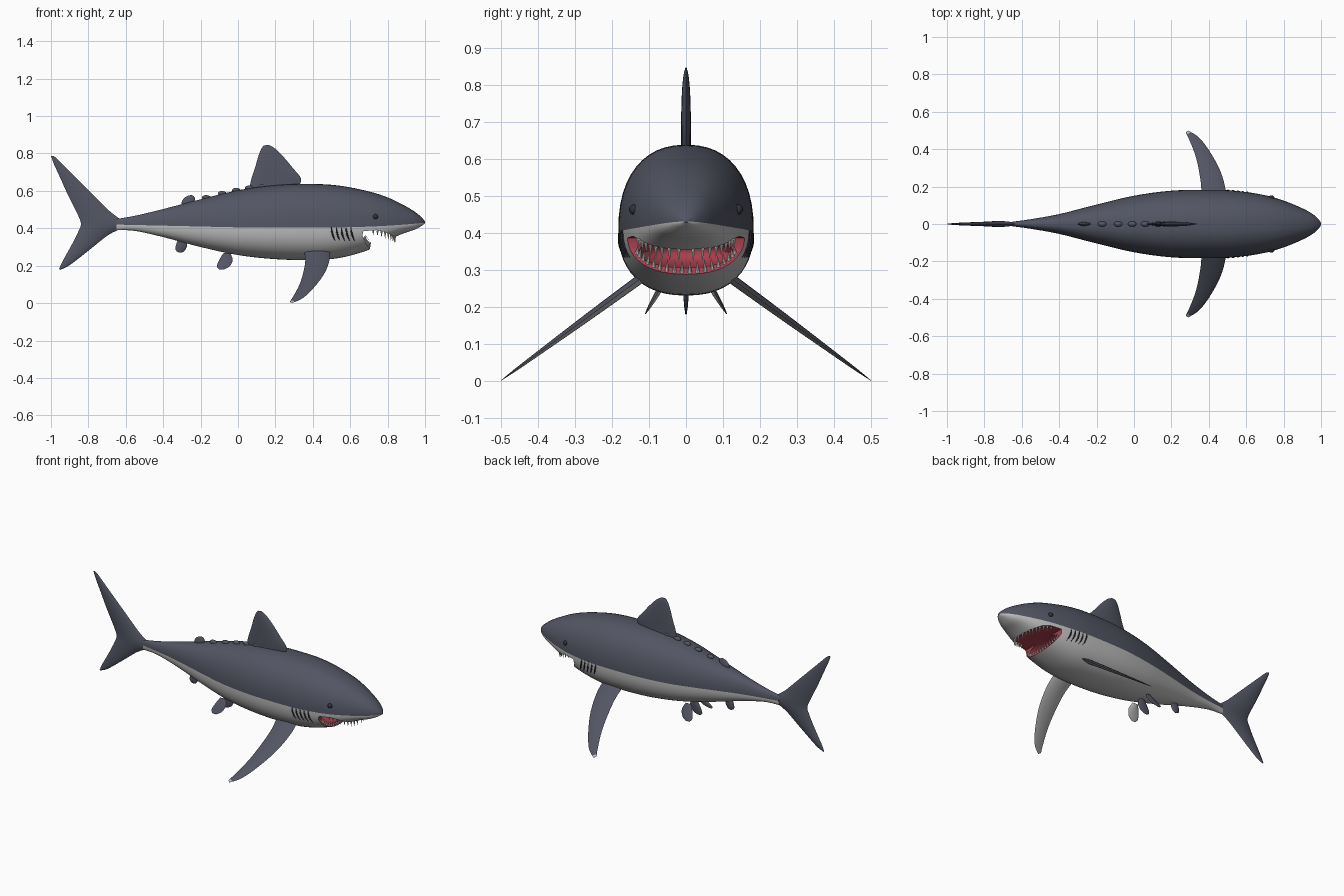
import bpy, bmesh, math
from mathutils import Vector, Matrix

if "Cube" in bpy.data.objects:
    bpy.data.objects.remove(bpy.data.objects["Cube"])

def material(name, *rgb):
    m = bpy.data.materials.new(name)
    m.use_nodes = True
    m.diffuse_color = (*rgb, 1)
    shader = next(n for n in m.node_tree.nodes if n.type == 'BSDF_PRINCIPLED')
    shader.inputs["Base Color"].default_value = (*rgb, 1)
    return m

slate = material("slate grey", .085, .092, .125)
pale = material("belly white", .5, .5, .5)
red = material("mouth red", .4, .05, .075)
ivory = material("tooth ivory", .75, .75, .72)
dark = material("dark grey", .03, .032, .042)
parts = []

def make(name, bm, mats, rule=None):
    bmesh.ops.recalc_face_normals(bm, faces=bm.faces)
    bm.normal_update()
    for f in bm.faces:
        f.smooth = True
        if rule:
            f.material_index = rule(f)
    mesh = bpy.data.meshes.new(name)
    bm.to_mesh(mesh)
    bm.free()
    for m in mats:
        mesh.materials.append(m)
    ob = bpy.data.objects.new(name, mesh)
    bpy.context.collection.objects.link(ob)
    parts.append(ob)
    return ob

def spline(rows, steps):
    """Smooth curve through rows of numbers."""
    pts = [Vector(r) for r in rows]
    out = []
    for i in range(len(pts) - 1):
        p, q = pts[i], pts[i + 1]
        a = (q - pts[i - 1]) / 2 if i else q - p
        b = (pts[i + 2] - p) / 2 if i + 2 < len(pts) else q - p
        for k in range(steps):
            t = k / steps
            out.append(p * (2*t**3 - 3*t*t + 1) + a * (t**3 - 2*t*t + t)
                       + q * (3*t*t - 2*t**3) + b * (t**3 - t*t))
    return out + [pts[-1]]

def loft(bm, rings):
    """Skin closed rings of points and cap both ends."""
    vs = [[bm.verts.new(p) for p in ring] for ring in rings]
    n = len(vs[0])
    for a, b in zip(vs, vs[1:]):
        for j in range(n):
            bm.faces.new((a[j], a[(j + 1) % n], b[(j + 1) % n], b[j]))
    bm.faces.new(vs[0])
    bm.faces.new(vs[-1])

def ball(bm, place, size):
    bmesh.ops.create_uvsphere(bm, u_segments=24, v_segments=12, radius=1,
                              matrix=Matrix.Translation(place) @ Matrix.Diagonal((*size, 1)))

# Body sections: x, top, bottom, half width
sections = spline([
    (-.65, .45, .39, .012), (-.55, .467, .386, .026), (-.4, .503, .353, .053),
    (-.2, .555, .3, .104), (0, .603, .257, .151), (.2, .631, .235, .178),
    (.4, .637, .23, .183), (.55, .627, .243, .177), (.7, .597, .285, .154),
    (.8, .565, .335, .125), (.88, .527, .371, .093), (.94, .492, .391, .063),
    (.98, .46, .412, .033), (1, .436, .427, .006)], 6)
POWER = 2.3

def side_line(x):
    return .405 + .025 * max(0, 2*x - 1)**2 + .023 * max(0, -x)

def body_at(x):
    for a, b in zip(sections, sections[1:]):
        if a[0] <= x <= b[0]:
            return a.lerp(b, (x - a[0]) / (b[0] - a[0]))

def bulge(u):
    return (1 - min(1, abs(u))**POWER)**(1 / POWER)

def flank_y(x, z):
    _, top, low, w = body_at(x)
    mid = side_line(x)
    return w * bulge((z - mid) / ((top if z > mid else low) - mid))

def body_ring(row, n=48):
    x, top, low, w = row
    mid = side_line(x)
    ring = []
    for j in range(n):
        c, s = math.cos(math.tau * j / n), math.sin(math.tau * j / n)
        rise = abs(s)**(2 / POWER) if j % (n // 2) else 0
        ring.append((x, math.copysign(abs(c)**(2 / POWER), c) * w,
                     mid + rise * ((top if s > 0 else low) - mid)))
    return ring

def countershade(f):
    centre = f.calc_center_median()
    return int(centre.z < side_line(centre.x))

bm = bmesh.new()
loft(bm, [body_ring(r) for r in sections])
skins = [slate, pale, red]
body = make("body", bm, skins, countershade)

# Mouth: a notch across the jaw, then a rounded throat
notch = [(.67, .385), (.665, .36), (.685, .32), (.715, .27), (.72, .2),
         (.87, .2), (.84, .355), (.78, .382), (.74, .39)]
jaw, throat = bmesh.new(), bmesh.new()
loft(jaw, [[(x, y, z) for x, z in notch] for y in (-.3, .3)])
ball(throat, (.68, 0, .347), (.11, .13, .043))
bpy.context.view_layer.objects.active = body
for name, bm in (("jaw_cutter", jaw), ("throat_cutter", throat)):
    cutter = make(name, bm, skins, lambda f: 2)
    mod = body.modifiers.new(name, 'BOOLEAN')
    mod.operation, mod.solver, mod.object = 'DIFFERENCE', 'EXACT', cutter
    bpy.ops.object.modifier_apply(modifier=name)
    parts.remove(cutter)
    bpy.data.objects.remove(cutter)

# Fins: rows of leading point, trailing point and half thickness
def fin(name, rows, place, normal=(0, 1, 0), mats=(slate,), rule=None, k=10):
    bm = bmesh.new()
    rings = []
    for a, b, c, d, t in spline(rows, 4):
        lead, trail = Vector(place(a, b)), Vector(place(c, d))
        ring = []
        for i in range(2 * k):
            u = i / k if i <= k else 2 - i / k
            off = t * max(0, math.sin(math.pi * u))**.7 * (1 if i < k else -1)
            ring.append(lead.lerp(trail, u) + Vector(normal).normalized() * off)
        rings.append(ring)
    loft(bm, rings)
    make(name, bm, mats, rule)

def upright(x, z):
    return (x, 0, z)

fin("dorsal_fin", [(.32, .61, .06, .61, .013), (.337, .665, .073, .67, .013),
                   (.295, .72, .09, .72, .013), (.245, .78, .107, .78, .011),
                   (.2, .825, .123, .822, .007), (.165, .846, .137, .843, .002)], upright)
fin("tail_fin", [(-.95, .178, -.957, .182, .002), (-.9, .203, -.94, .22, .006),
                 (-.8, .28, -.89, .31, .01), (-.7, .36, -.855, .38, .013),
                 (-.61, .42, -.84, .425, .016), (-.69, .495, -.86, .48, .013),
                 (-.8, .605, -.91, .58, .01), (-.9, .705, -.955, .68, .007),
                 (-.965, .77, -.985, .745, .004), (-.988, .788, -1, .787, .002)], upright)
fin("second_dorsal_fin", [(-.24, .525, -.29, .515, .01), (-.23, .553, -.302, .535, .01),
                          (-.235, .57, -.29, .56, .006), (-.25, .578, -.268, .574, .002)], upright)
fin("anal_fin", [(-.28, .345, -.32, .345, .009), (-.272, .31, -.334, .3, .009),
                 (-.285, .28, -.33, .28, .006), (-.3, .27, -.315, .27, .002)], upright)
pelvic = [(-.04, .06, -.08, .06, .007), (-.028, .08, -.1, .08, .007),
          (-.045, .1, -.113, .1, .004), (-.075, .11, -.1, .11, .001)]
pectoral = [(.49, .1, .35, .1, .013), (.49, .18, .36, .18, .012), (.463, .28, .35, .27, .01),
            (.41, .38, .33, .36, .007), (.35, .46, .3, .44, .004), (.29, .5, .277, .49, .001)]
fin("ventral_fin", pelvic, lambda x, s: (x, 0, .265 - 1.7 * (s - .06)))

def two_tone(f):
    return int(f.normal.z < 0 or abs(f.calc_center_median().y) > .487)

for side, label in ((1, "left_"), (-1, "right_")):
    for name, rows, root, top, slope in (("pectoral_fin", pectoral, .13, .27, .73),
                                         ("pelvic_fin", pelvic, .06, .265, 1.7)):
        fin(label + name, rows, lambda x, y: (x, side * y, top - slope * (y - root)),
            (0, side * slope, 1), (slate, pale), two_tone)

    # Eye, and gill slits hugging the flank
    eye, gills = bmesh.new(), bmesh.new()
    ball(eye, (.735, side * (flank_y(.735, .462) - .002), .462), [.014] * 3)
    make(label + "eye", eye, [dark])
    for g in range(5):
        rings = []
        for i in range(9):
            t = i / 8
            x, z = .5 + .026 * g + .02 * t * t, .407 - .075 * t
            centre = Vector((x, side * flank_y(x, z), z))
            r = .001 + .004 * math.sin(math.pi * t)
            rings.append([centre + Vector((r * math.cos(a), r * math.sin(a), 0))
                          for a in (math.tau * j / 8 for j in range(8))])
        loft(gills, rings)
    make(label + "gill_slits", gills, [dark])

# Small bumps along the back
bumps = bmesh.new()
for x in (-.17, -.085, -.01, .06, .13, .2):
    ball(bumps, (x, 0, body_at(x)[1] + .002), (.023, .014, .013))
make("back_bumps", bumps, [slate])

# Teeth
def tooth(bm, base, aim, length):
    aim = Vector(aim).normalized()
    turn = aim.to_track_quat('Z', 'Y').to_matrix().to_4x4()
    bmesh.ops.create_cone(bm, cap_ends=True, segments=8, radius1=.006, radius2=.0005, depth=length,
                          matrix=Matrix.Translation(Vector(base) + aim * length / 2) @ turn)

upper, lower = bmesh.new(), bmesh.new()
count = 18
for i in range(count):
    a = ((i + .5) / count * 2 - 1) * 1.4
    c, s = math.cos(a), math.sin(a)
    y = math.copysign(abs(s)**.75, s) * .135
    tooth(upper, (.685 + .155 * c, y, .394 - .032 * c * c), (0, -.1 * s, -1), .024 + .016 * c)
    y = .137 * s
    _, _, low, w = body_at(.7)
    z = side_line(.7) - (side_line(.7) - low) * bulge(y / w) + .006
    tooth(lower, (.71 - .5 * (z - .27), y, z), (.35, -.2 * s, 1), .02 + .014 * c)
make("upper_teeth", upper, [ivory])
make("lower_teeth", lower, [ivory])

# Smooth shading with crisp edges
for ob in parts:
    ob.data.set_sharp_from_angle(angle=math.radians(40))
